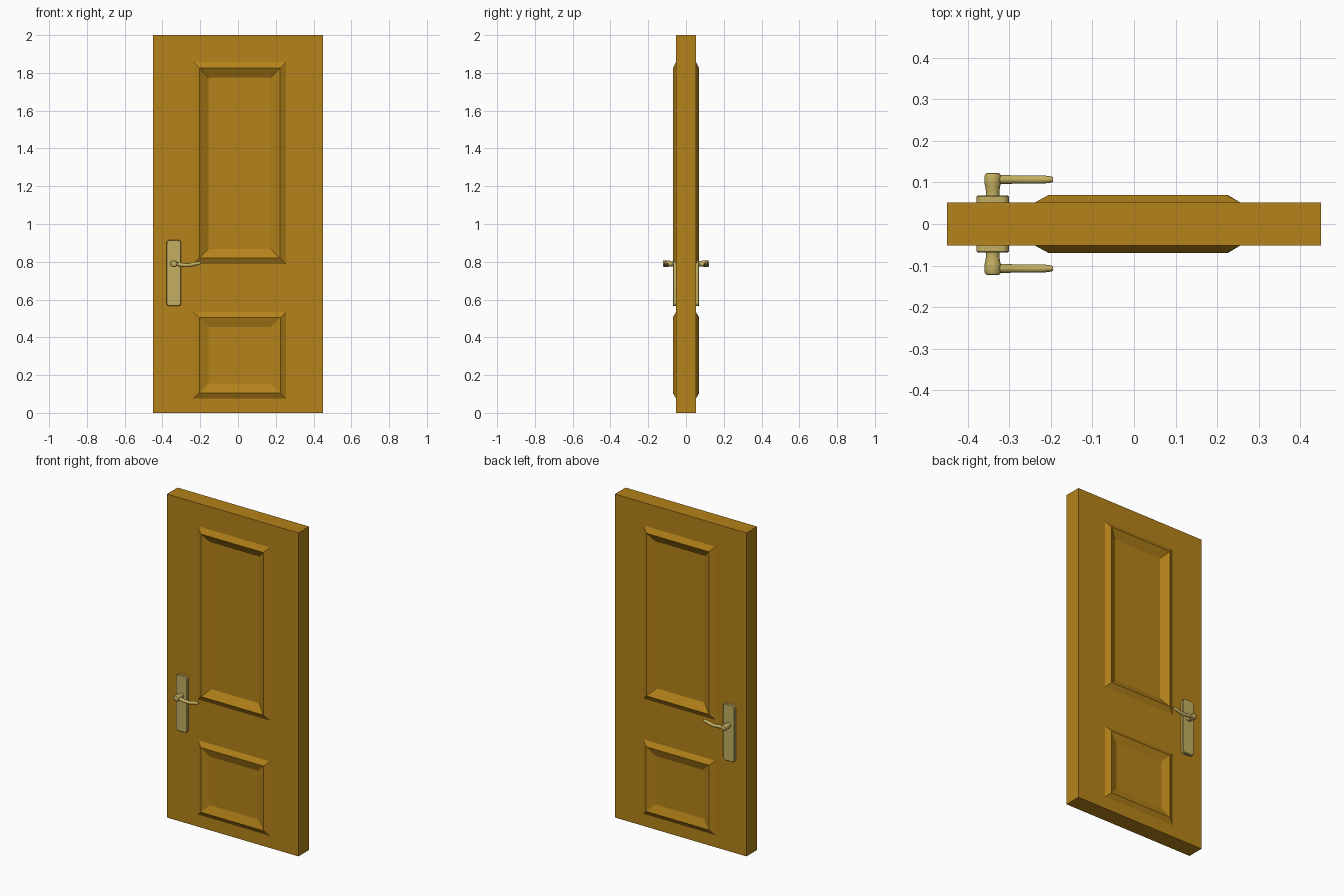
import bpy, bmesh
from math import sin, cos, pi, radians
from mathutils import Vector

if "Cube" in bpy.data.objects:
    bpy.data.objects.remove(bpy.data.objects["Cube"])


def material(name, rgb):
    m = bpy.data.materials.new(name)
    m.diffuse_color = (*rgb, 1)
    m.use_nodes = True
    m.node_tree.nodes["Principled BSDF"].inputs["Base Color"].default_value = m.diffuse_color
    return m


WOOD = material("wood", (0.46, 0.225, 0.010))
BRASS = material("brass", (0.55, 0.43, 0.12))


def finish(name, bm, mat, angle):
    """Turn a front half into an object mirrored to the back of the door."""
    me = bpy.data.meshes.new(name)
    bm.to_mesh(me)
    bm.free()
    ob = bpy.data.objects.new(name, me)
    bpy.context.collection.objects.link(ob)
    me.materials.append(mat)
    mod = ob.modifiers.new("back_side", 'MIRROR')
    mod.use_axis = (False, True, False)
    mod.merge_threshold = 0.0005
    bpy.ops.object.select_all(action='DESELECT')
    ob.select_set(True)
    bpy.context.view_layer.objects.active = ob
    bpy.ops.object.shade_smooth_by_angle(angle=radians(angle))
    return ob


def bridge(bm, a, b):
    n = len(a)
    for i in range(n):
        j = (i + 1) % n
        bm.faces.new((a[i], a[j], b[j], b[i]))


def loft(name, rings, mat, angle=40):
    bm = bmesh.new()
    loops = [[bm.verts.new(p) for p in ring] for ring in rings]
    for a, b in zip(loops, loops[1:]):
        bridge(bm, a, b)
    bm.faces.new(loops[0])
    bm.faces.new(loops[-1])
    bmesh.ops.recalc_face_normals(bm, faces=bm.faces)
    return finish(name, bm, mat, angle)


def ellipse(center, u, v, n=20):
    c, u, v = Vector(center), Vector(u), Vector(v)
    return [c + u * cos(2 * pi * i / n) + v * sin(2 * pi * i / n) for i in range(n)]


def rounded_rect(cx, cz, hx, hz, r, y, seg=5):
    pts = []
    for k, (sx, sz) in enumerate(((1, 1), (-1, 1), (-1, -1), (1, -1))):
        for i in range(seg + 1):
            a = (k + i / seg) * pi / 2
            pts.append((cx + sx * (hx - r) + r * cos(a), y, cz + sz * (hz - r) + r * sin(a)))
    return pts


# Door leaf: front grid with moulded panels in two of its cells
FACE = -0.052
xs = [-0.45, -0.238, 0.255, 0.45]
zs = [0, 0.075, 0.535, 0.787, 1.858, 2]
# panel cell -> rings of (x0, x1, z0, z1, y), from outside to inside
panels = {
    (1, 1): [(-0.205, 0.225, 0.105, 0.505, -0.070), (-0.157, 0.173, 0.155, 0.455, -0.052)],
    (1, 3): [(-0.205, 0.222, 0.820, 1.825, -0.070), (-0.157, 0.173, 0.868, 1.775, -0.040)],
}
bm = bmesh.new()
grid = [[bm.verts.new((x, FACE, z)) for z in zs] for x in xs]
for i in range(len(xs) - 1):
    for k in range(len(zs) - 1):
        loop = [grid[i][k], grid[i + 1][k], grid[i + 1][k + 1], grid[i][k + 1]]
        for x0, x1, z0, z1, y in panels.get((i, k), []):
            inner = [bm.verts.new(p) for p in
                     ((x0, y, z0), (x1, y, z0), (x1, y, z1), (x0, y, z1))]
            bridge(bm, loop, inner)
            loop = inner
        bm.faces.new(loop)
# edges of the leaf run back to the mid plane
rim = [e for e in bm.edges if e.is_boundary]
ext = bmesh.ops.extrude_edge_only(bm, edges=rim)
for g in ext["geom"]:
    if isinstance(g, bmesh.types.BMVert):
        g.co.y = 0
bmesh.ops.recalc_face_normals(bm, faces=bm.faces)
bm.faces.ensure_lookup_table()
if bm.faces[0].normal.y > 0:
    bmesh.ops.reverse_faces(bm, faces=bm.faces)
finish("door_leaf", bm, WOOD, 15)

# Handle back plates
HX, HZ = -0.34, 0.79
loft("handle_plate", [rounded_rect(HX, 0.74, 0.039, 0.175, 0.018, -0.050),
                      rounded_rect(HX, 0.74, 0.039, 0.175, 0.018, -0.066),
                      rounded_rect(HX, 0.74, 0.036, 0.172, 0.015, -0.069)], BRASS)

# Flared necks holding the levers
neck = [(-0.066, 0.017), (-0.078, 0.016), (-0.090, 0.018), (-0.100, 0.020),
        (-0.115, 0.020), (-0.121, 0.017), (-0.123, 0.012)]
loft("handle_neck", [ellipse((HX, y, HZ), (r, 0, 0), (0, 0, r * 0.9)) for y, r in neck], BRASS)

# Gently waved levers: x, z, y radius, z radius
lever = [(-0.340, 0.790, 0.011, 0.012), (-0.315, 0.787, 0.011, 0.011),
         (-0.290, 0.783, 0.010, 0.010), (-0.265, 0.782, 0.010, 0.010),
         (-0.240, 0.786, 0.010, 0.010), (-0.220, 0.791, 0.010, 0.010),
         (-0.203, 0.794, 0.008, 0.009), (-0.195, 0.795, 0.006, 0.006)]
loft("handle_lever", [ellipse((x, -0.107, z), (0, ry, 0), (0, 0, rz), 16)
                      for x, z, ry, rz in lever], BRASS)
